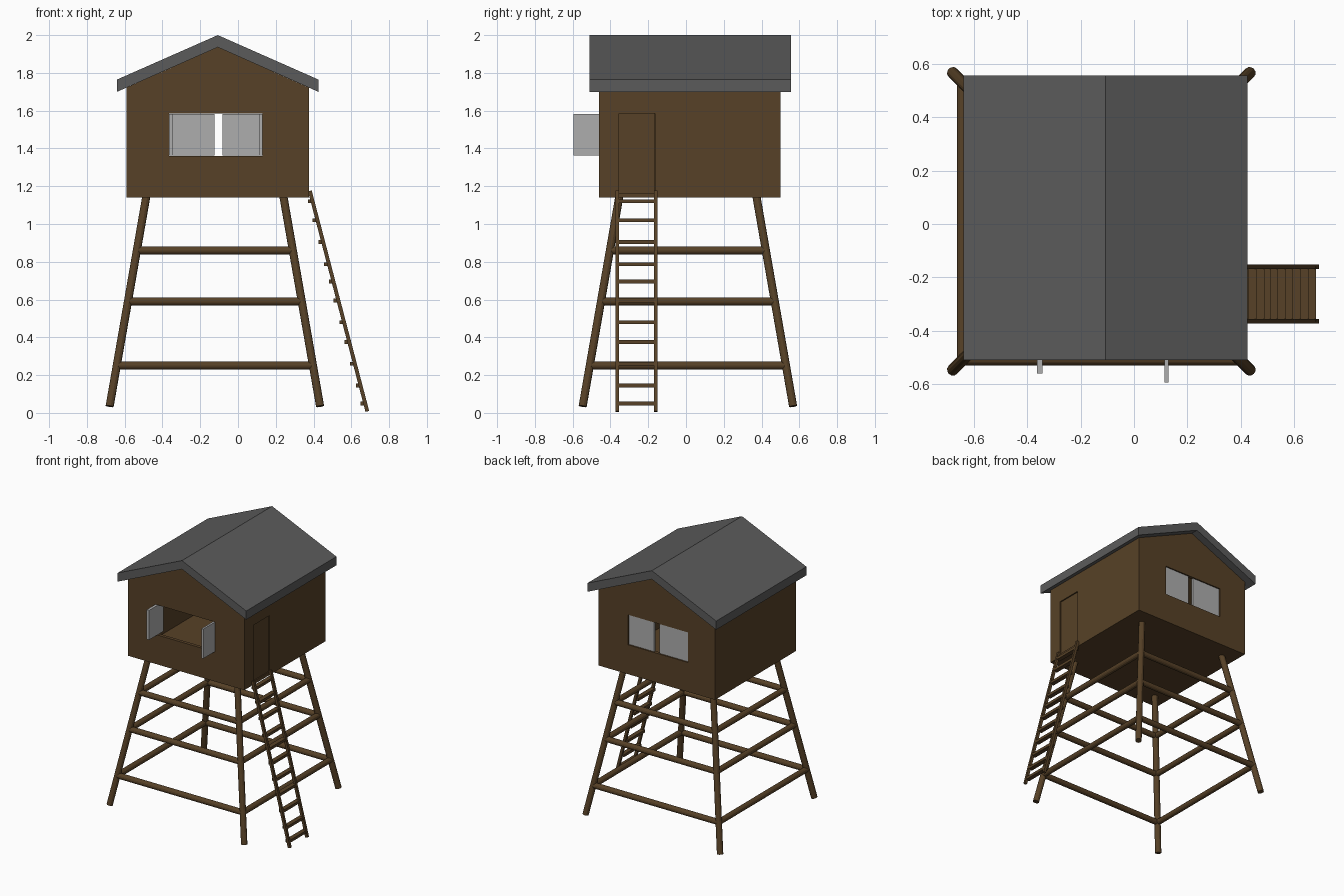
import bpy, bmesh
from math import radians
from mathutils import Vector, Matrix

if "Cube" in bpy.data.objects:
    bpy.data.objects.remove(bpy.data.objects["Cube"], do_unlink=True)


def material(name, rgb):
    m = bpy.data.materials.new(name)
    m.use_nodes = True
    m.diffuse_color = (*rgb, 1)
    bsdf = next(n for n in m.node_tree.nodes if n.type == 'BSDF_PRINCIPLED')
    bsdf.inputs["Base Color"].default_value = (*rgb, 1)
    return m


wood = material("brown wood", (0.095, 0.053, 0.02))
roofing = material("dark grey roofing", (0.105, 0.105, 0.105))
shutter_grey = material("light grey", (0.42, 0.42, 0.42))


def finish(name, bm, mat):
    bmesh.ops.recalc_face_normals(bm, faces=bm.faces)
    mesh = bpy.data.meshes.new(name)
    bm.to_mesh(mesh)
    bm.free()
    mesh.materials.append(mat)
    ob = bpy.data.objects.new(name, mesh)
    bpy.context.scene.collection.objects.link(ob)
    return ob


def box(name, lo, hi, mat):
    lo, hi = Vector(lo), Vector(hi)
    bm = bmesh.new()
    bmesh.ops.create_cube(bm, size=1, matrix=Matrix.Translation((lo + hi) / 2)
                          @ Matrix.Diagonal((*(hi - lo), 1)))
    return finish(name, bm, mat)


def prism(name, profile, y0, y1, mat):
    """Extrude an x-z outline along y."""
    bm = bmesh.new()
    face = bm.faces.new([bm.verts.new((x, y0, z)) for x, z in profile])
    out = bmesh.ops.extrude_face_region(bm, geom=[face])
    verts = [v for v in out["geom"] if isinstance(v, bmesh.types.BMVert)]
    bmesh.ops.translate(bm, verts=verts, vec=(0, y1 - y0, 0))
    return finish(name, bm, mat)


def pole(name, a, b, radius, mat):
    a, b = Vector(a), Vector(b)
    bm = bmesh.new()
    bmesh.ops.create_cone(bm, cap_ends=True, segments=12, radius1=radius,
                          radius2=radius, depth=(b - a).length,
                          matrix=Matrix.Translation((a + b) / 2)
                          @ (b - a).to_track_quat('Z', 'Y').to_matrix().to_4x4())
    return finish(name, bm, mat)


def cut(target, cutter):
    mod = target.modifiers.new("cut", 'BOOLEAN')
    mod.operation, mod.solver, mod.object = 'DIFFERENCE', 'EXACT', cutter
    bpy.context.view_layer.objects.active = target
    bpy.ops.object.modifier_apply(modifier=mod.name)
    bpy.data.objects.remove(cutter, do_unlink=True)


# Cabin shell with hollow room, windows front and back, and a doorway
RIDGE = -0.107
X0, X1, Y0, Y1, FLOOR = -0.59, 0.375, -0.46, 0.5, 1.14
WALL = 0.025


def house(inset, base, lower):
    return [(X0 + inset, base), (X1 - inset, base), (X1 - inset, 1.722 - lower),
            (RIDGE, 1.936 - lower), (X0 + inset, 1.722 - lower)]


cabin = prism("cabin", house(0, FLOOR, 0), Y0, Y1, wood)
cut(cabin, prism("room_cutter", house(WALL, FLOOR + 0.025, 0.015),
                 Y0 + WALL, Y1 - WALL, wood))
cut(cabin, box("window_cutter", (-0.365, -1, 1.36), (0.13, 1, 1.585), wood))
cut(cabin, box("door_cutter", (0.3, -0.355, 1.165), (0.5, -0.165, 1.585), wood))
box("door", (X1 - 0.024, -0.354, 1.165), (X1 - 0.008, -0.166, 1.584), wood)

# Gabled roof
prism("roof", [(-0.64, 1.70), (RIDGE, 1.936), (0.425, 1.70),
               (0.425, 1.765), (RIDGE, 2.0), (-0.64, 1.765)],
      -0.51, 0.557, roofing)

# Shutters: open at the front, closed at the back
box("front_shutter_right", (-0.364, -0.56, 1.362), (-0.344, -0.39, 1.583), shutter_grey)
box("front_shutter_left", (0.114, -0.595, 1.362), (0.129, -0.42, 1.583), shutter_grey)
box("back_shutter_right", (-0.362, 0.478, 1.362), (-0.125, 0.493, 1.583), shutter_grey)
box("back_shutter_left", (-0.082, 0.478, 1.362), (0.128, 0.493, 1.583), shutter_grey)

# Splayed legs and three rings of rails
CX, CY = -0.1225, 0.01


def corner(sx, sy, z):
    r = 0.557 - 0.193 * (z - 0.035) / 1.105
    return (CX + sx * r, CY + sy * r, z)


ring = [(-1, -1), (1, -1), (1, 1), (-1, 1)]
for i, (sx, sy) in enumerate(ring):
    pole(f"leg_{i + 1}", corner(sx, sy, 0.035), corner(sx, sy, 1.15), 0.022, wood)
    for z in (0.25, 0.59, 0.86):
        pole(f"rail_{i + 1}", corner(sx, sy, z), corner(*ring[(i + 1) % 4], z), 0.021, wood)

# Ladder leaning on the doorway
FOOT, TOP = Vector((0.685, 0, 0.008)), Vector((0.38, 0, 1.175))
for y in (-0.365, -0.16):
    bm = bmesh.new()
    d = TOP - FOOT
    bmesh.ops.create_cube(bm, size=1, matrix=Matrix.Translation((FOOT + TOP) / 2 + Vector((0, y, 0)))
                          @ Matrix.Rotation(radians(-14.6), 4, 'Y')
                          @ Matrix.Diagonal((0.02, 0.018, d.length, 1)))
    finish("ladder_side", bm, wood)
for z in (0.05, 0.145, 0.26, 0.375, 0.48, 0.595, 0.695, 0.787, 0.905, 1.02, 1.12):
    p = FOOT.lerp(TOP, (z - FOOT.z) / (TOP.z - FOOT.z))
    box("ladder_rung", (p.x - 0.025, -0.365, z - 0.01), (p.x + 0.008, -0.16, z + 0.01), wood)
